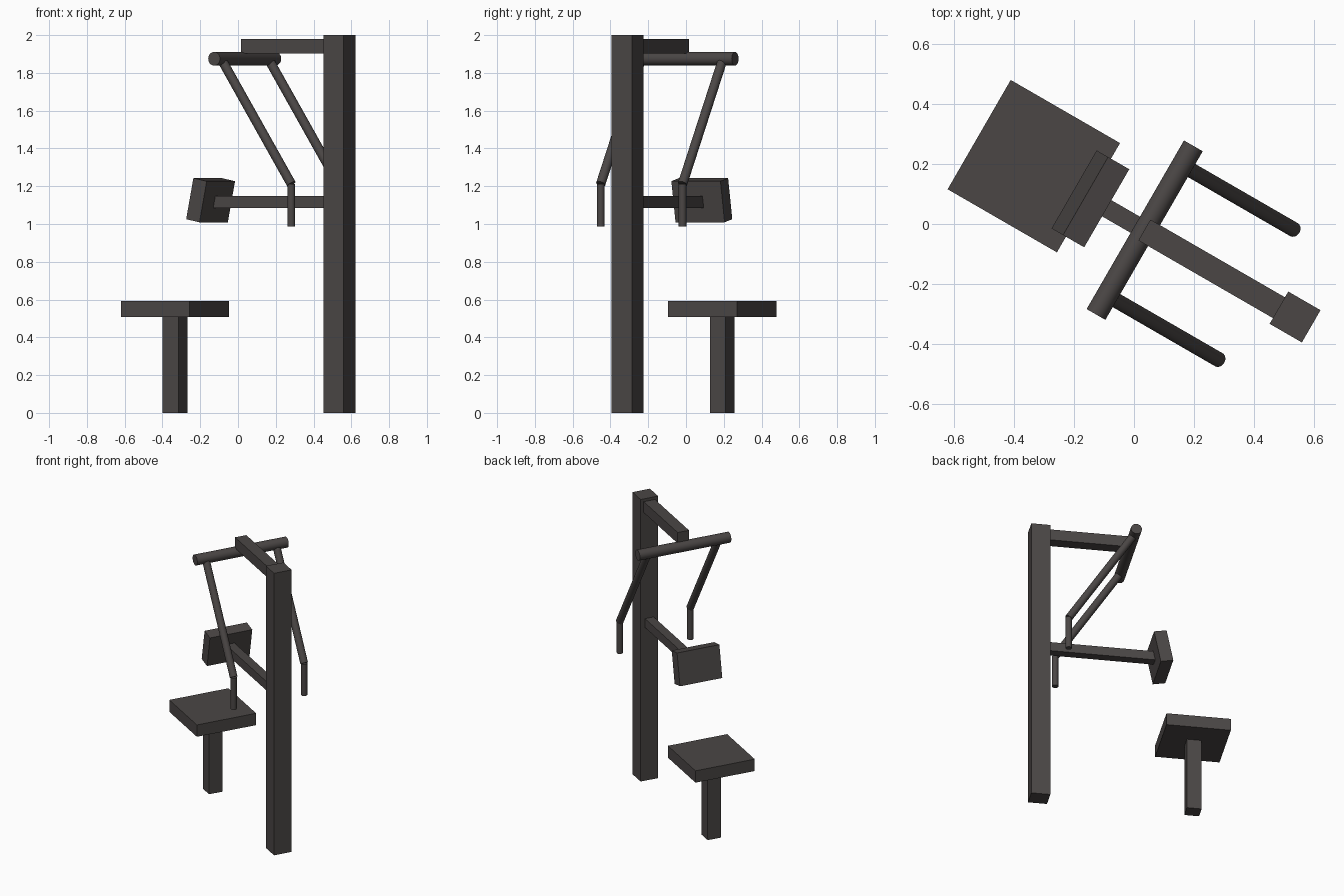
import bpy
import math
from mathutils import Matrix, Vector

if "Cube" in bpy.data.objects:
    bpy.data.objects.remove(bpy.data.objects["Cube"], do_unlink=True)

# One dark, slightly warm grey for the whole machine
COLOUR = (0.07, 0.062, 0.06, 1)
metal = bpy.data.materials.new("dark grey")
metal.use_nodes = True
metal.diffuse_color = COLOUR
metal.node_tree.nodes["Principled BSDF"].inputs["Base Color"].default_value = COLOUR

# The machine is laid out along its own x axis, then turned on the floor
TURN = Matrix.Rotation(math.radians(-30), 4, "Z")


def finish(obj, name, local):
    obj.name = name
    obj.data.materials.append(metal)
    obj.matrix_world = TURN @ local
    return obj


def box(name, low, high, tilt=0):
    """Box between two corners, tilted about its own centre."""
    low, high = Vector(low), Vector(high)
    bpy.ops.mesh.primitive_cube_add(size=1)
    obj = bpy.context.object
    obj.data.transform(Matrix.Diagonal((*(high - low), 1)))
    return finish(obj, name, Matrix.Translation((low + high) / 2) @ Matrix.Rotation(tilt, 4, "Y"))


def rod(name, start, end, radius):
    """Round bar between two points."""
    start, end = Vector(start), Vector(end)
    axis = end - start
    bpy.ops.mesh.primitive_cylinder_add(vertices=32, radius=radius, depth=axis.length)
    bpy.ops.object.shade_smooth_by_angle(angle=math.radians(35))
    aim = axis.to_track_quat("Z", "Y").to_matrix().to_4x4()
    return finish(bpy.context.object, name, Matrix.Translation((start + end) / 2) @ aim)


# Upright frame
box("post", (0.557, -0.062, 0), (0.681, 0.062, 2))
box("top_arm", (0.04, -0.04, 1.903), (0.6, 0.04, 1.98))

# Seat
box("seat", (-0.595, -0.21, 0.508), (-0.175, 0.21, 0.592))
box("seat_leg", (-0.433, -0.048, 0), (-0.337, 0.048, 0.52))

# Tilted chest pad and its support
box("pad_support", (-0.15, -0.031, 1.086), (0.6, 0.031, 1.149))
box("chest_pad", (-0.209, -0.15, 1.015), (-0.126, 0.15, 1.237), tilt=0.2)

# Swinging lever bars with hanging grips
rod("crossbar", (0.041, -0.324, 1.875), (0.041, 0.324, 1.875), 0.036)
for side, v in (("right", -0.25), ("left", 0.25)):
    elbow = (0.47, v, 1.212)
    rod(side + "_lever", (0.041, v, 1.875), elbow, 0.025)
    rod(side + "_grip", elbow, (0.47, v, 0.988), 0.02)
